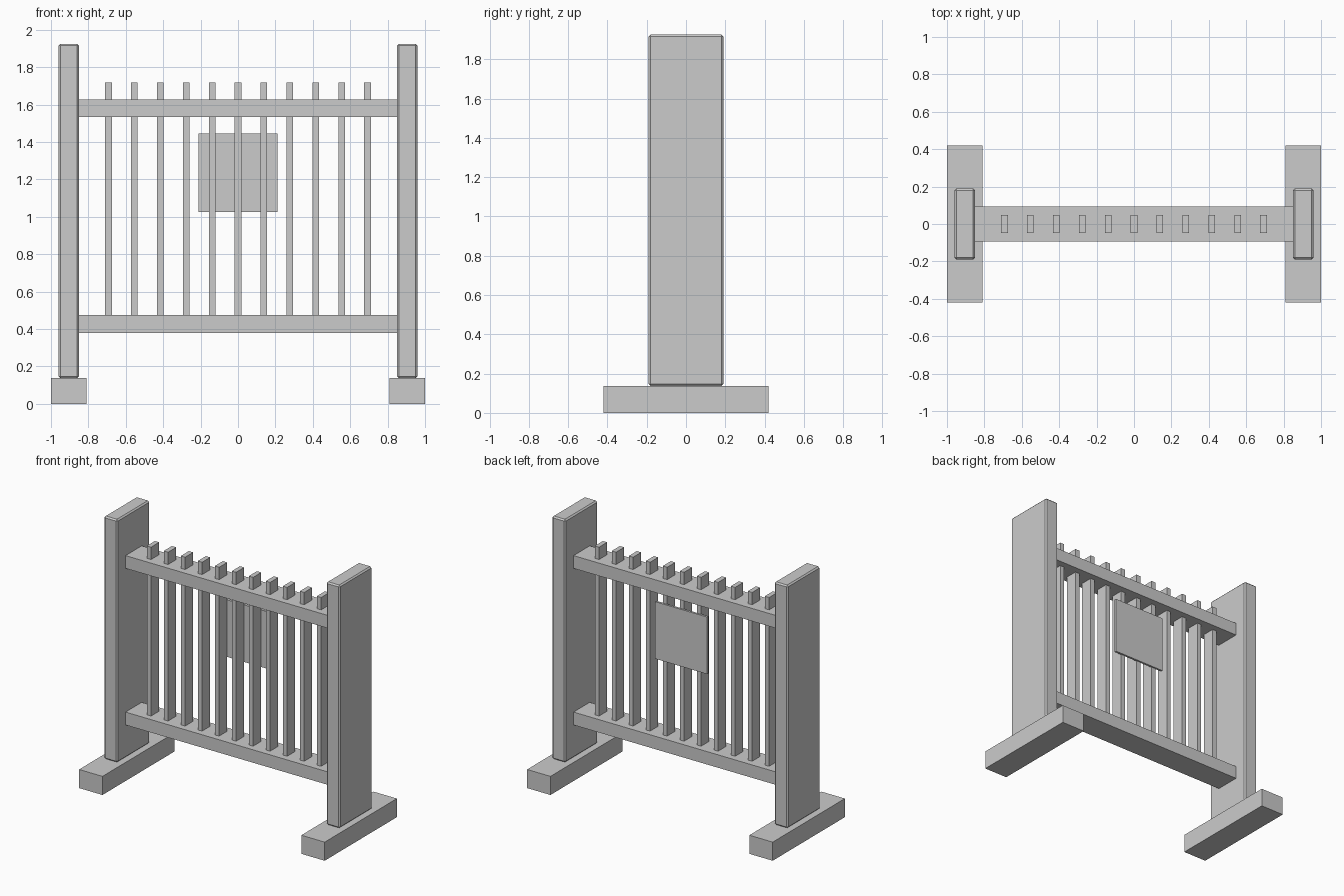
import bpy

if "Cube" in bpy.data.objects:
    bpy.data.objects.remove(bpy.data.objects["Cube"])


def box(name, x, y, z, bevel=0.0):
    """Axis-aligned box from (min, max) ranges, with an optional chamfer."""
    bpy.ops.mesh.primitive_cube_add(size=1, location=[sum(r) / 2 for r in (x, y, z)])
    ob = bpy.context.object
    ob.name = name
    ob.scale = [r[1] - r[0] for r in (x, y, z)]
    bpy.ops.object.transform_apply(location=False, rotation=False, scale=True)
    if bevel:
        mod = ob.modifiers.new("chamfer", 'BEVEL')
        mod.width = bevel
        mod.segments = 1
    return ob


# Feet and upright posts on both ends
for side, s in (("left", -1), ("right", 1)):
    box(f"{side}_foot", sorted((s * 0.81, s * 1.0)), (-0.42, 0.42), (0, 0.137))
    box(f"{side}_post", sorted((s * 0.85, s * 0.96)), (-0.19, 0.19), (0.137, 1.925), 0.01)

# Horizontal rails
box("lower_rail", (-0.85, 0.85), (-0.094, 0.094), (0.38, 0.475))
box("upper_rail", (-0.85, 0.85), (-0.094, 0.094), (1.533, 1.627))

# Vertical slats
count, pitch = 11, 0.1385
for i in range(count):
    cx = (i - (count - 1) / 2) * pitch
    box(f"slat_{i + 1}", (cx - 0.0175, cx + 0.0175), (-0.047, 0.047), (0.43, 1.718))

# Blank sign panel on the back of the slats
box("sign_panel", (-0.212, 0.212), (0.042, 0.058), (1.025, 1.445))
